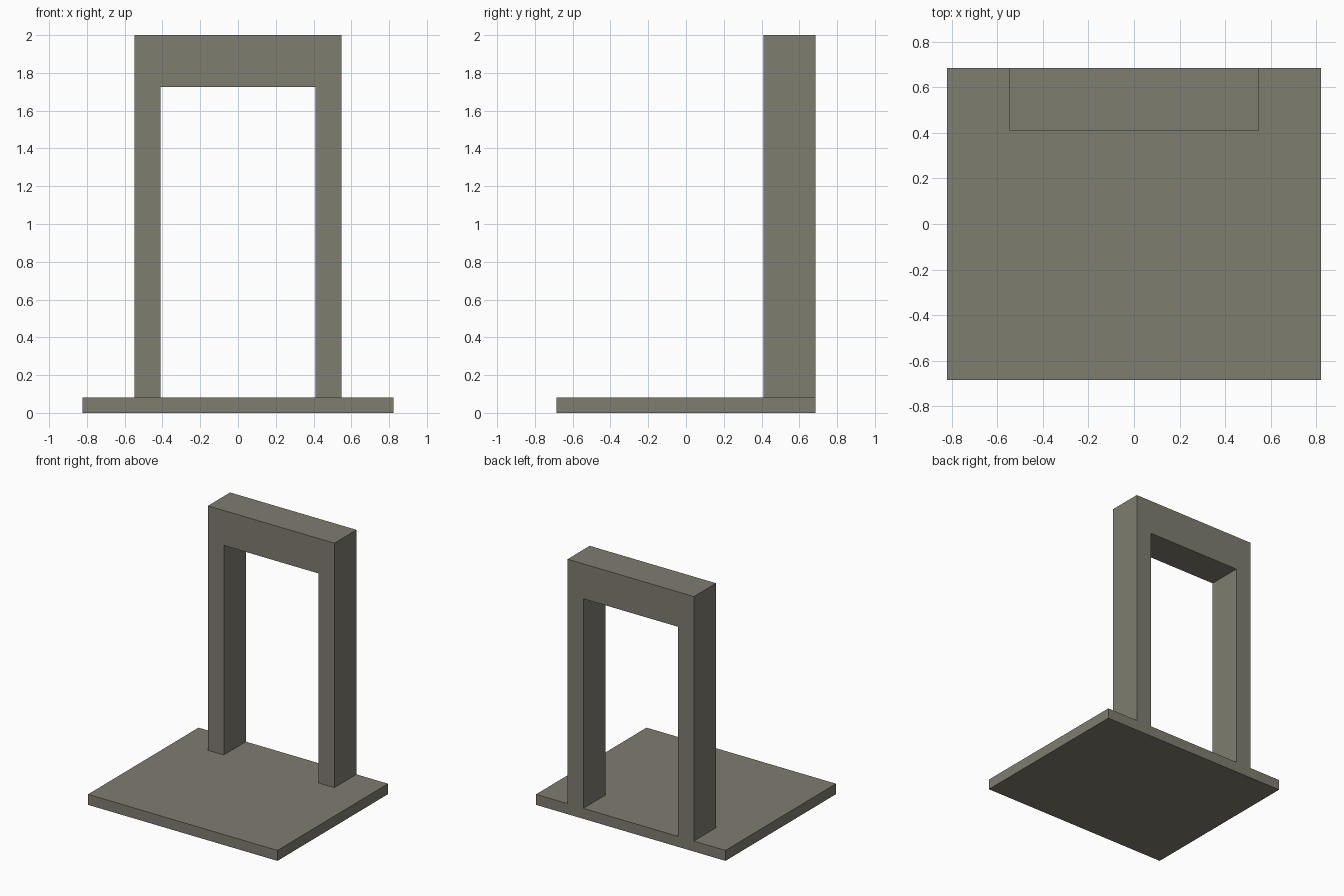
import bpy, bmesh
from mathutils import Vector

if "Cube" in bpy.data.objects:
    bpy.data.objects.remove(bpy.data.objects["Cube"])

U = 2 / 7.3  # one module: the model is 7.3 modules tall

stone = bpy.data.materials.new("grey stone")
stone.diffuse_color = (0.212, 0.205, 0.162, 1)
stone.use_nodes = True
stone.node_tree.nodes["Principled BSDF"].inputs["Base Color"].default_value = stone.diffuse_color


def extrude_profile(name, profile, y0, y1):
    """Solid made from an x-z outline (in modules), running from y0 to y1."""
    bm = bmesh.new()
    face = bm.faces.new([bm.verts.new((x * U, y0 * U, z * U)) for x, z in profile])
    res = bmesh.ops.extrude_face_region(bm, geom=[face], use_keep_orig=True)
    verts = [v for v in res["geom"] if isinstance(v, bmesh.types.BMVert)]
    bmesh.ops.translate(bm, vec=Vector((0, (y1 - y0) * U, 0)), verts=verts)
    bmesh.ops.recalc_face_normals(bm, faces=bm.faces)
    mesh = bpy.data.meshes.new(name)
    bm.to_mesh(mesh)
    bm.free()
    mesh.materials.append(stone)
    obj = bpy.data.objects.new(name, mesh)
    bpy.context.collection.objects.link(obj)
    return obj


# Floor slab
extrude_profile("base_slab", [(-3, 0), (3, 0), (3, 0.3), (-3, 0.3)], -2.5, 2.5)

# Door frame: two posts and a lintel in one outline, flush with the slab's back edge
half = [(1.5, 6.3), (1.5, 0.3), (2, 0.3), (2, 7.3)]
extrude_profile("door_frame", half + [(-x, z) for x, z in reversed(half)], 1.5, 2.5)
